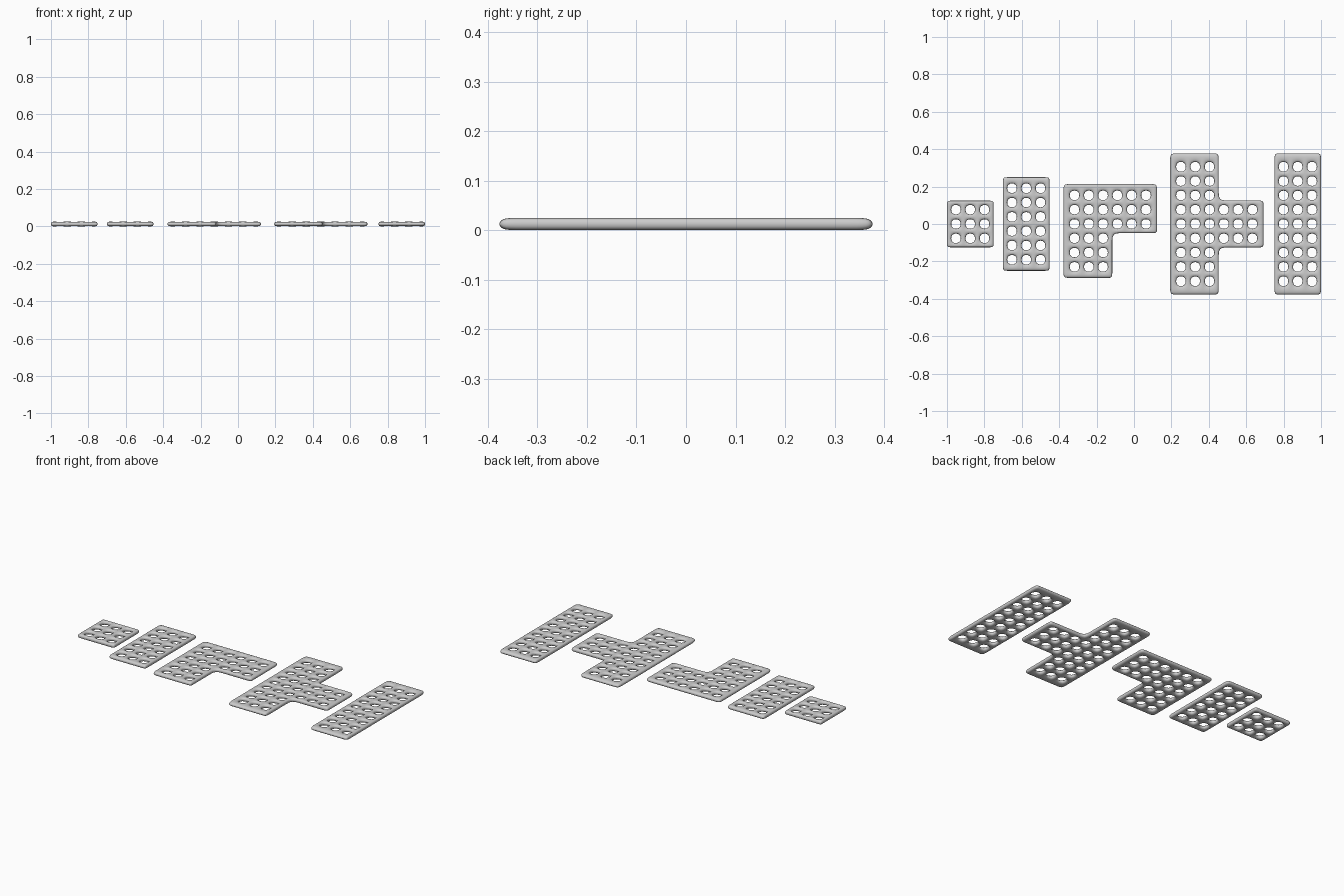
import bpy, bmesh

if "Cube" in bpy.data.objects:
    bpy.data.objects.remove(bpy.data.objects["Cube"])

P = 0.0764          # hole pitch
H = 0.0125          # half thickness of the finished plates
HOLE = 0.0264       # half width of a hole in the control cage


def lines(centre, count, lo, hi):
    """Cage lines along one axis: outer edge, both sides of every hole, outer edge."""
    holes = []
    for k in range(count):
        c = centre + (k - (count - 1) / 2) * P
        holes += [c - HOLE, c + HOLE]

    def grow(edge, inner):      # make up for the shrinking of the smoothed rim
        return (edge - 0.0415 * inner) / 0.9585
    return [grow(lo, holes[0])] + holes + [grow(hi, holes[-1])]


def plate(name, xs, ys, keep=lambda i, j: True):
    """Perforated sheet on the cage lines, thickened and smoothed into a soft grid."""
    bm = bmesh.new()
    verts = {}

    def v(i, j):
        if (i, j) not in verts:
            verts[i, j] = bm.verts.new((xs[i], ys[j], H))
        return verts[i, j]
    for i in range(len(xs) - 1):
        for j in range(len(ys) - 1):
            is_hole = i % 2 == 1 and j % 2 == 1
            if not is_hole and keep(i, j):
                bm.faces.new((v(i, j), v(i + 1, j), v(i + 1, j + 1), v(i, j + 1)))
    for f in bm.faces:
        f.smooth = True
    me = bpy.data.meshes.new(name)
    bm.to_mesh(me)
    bm.free()
    ob = bpy.data.objects.new(name, me)
    bpy.context.collection.objects.link(ob)
    solid = ob.modifiers.new("thickness", 'SOLIDIFY')
    solid.thickness = 2 * H
    solid.offset = 0
    sub = ob.modifiers.new("smooth", 'SUBSURF')
    sub.levels = sub.render_levels = 2
    # restore the full height lost in smoothing
    ev = ob.evaluated_get(bpy.context.evaluated_depsgraph_get())
    zs = [p.co.z for p in ev.data.vertices]
    solid.thickness *= 2 * H / (max(zs) - min(zs))


# straight plates
for name, cx, rows, hy in (("square_plate", -0.8755, 3, 0.1245),
                           ("short_plate", -0.576, 6, 0.25),
                           ("long_plate", 0.8755, 9, 0.377)):
    plate(name, lines(cx, 3, cx - 0.1245, cx + 0.1245), lines(0, rows, -hy, hy))

# corner plate: 3 wide column with a bar to the right at the top
plate("corner_plate", lines(-0.127, 6, -0.377, 0.123),
      lines(-0.038, 6, -0.288, 0.213),
      lambda i, j: i <= 6 or j >= 6)

# tee plate: long column with a square arm on the right
plate("tee_plate", lines(0.442, 6, 0.193, 0.692),
      lines(0, 9, -0.377, 0.377),
      lambda i, j: i <= 6 or 6 <= j <= 12)
